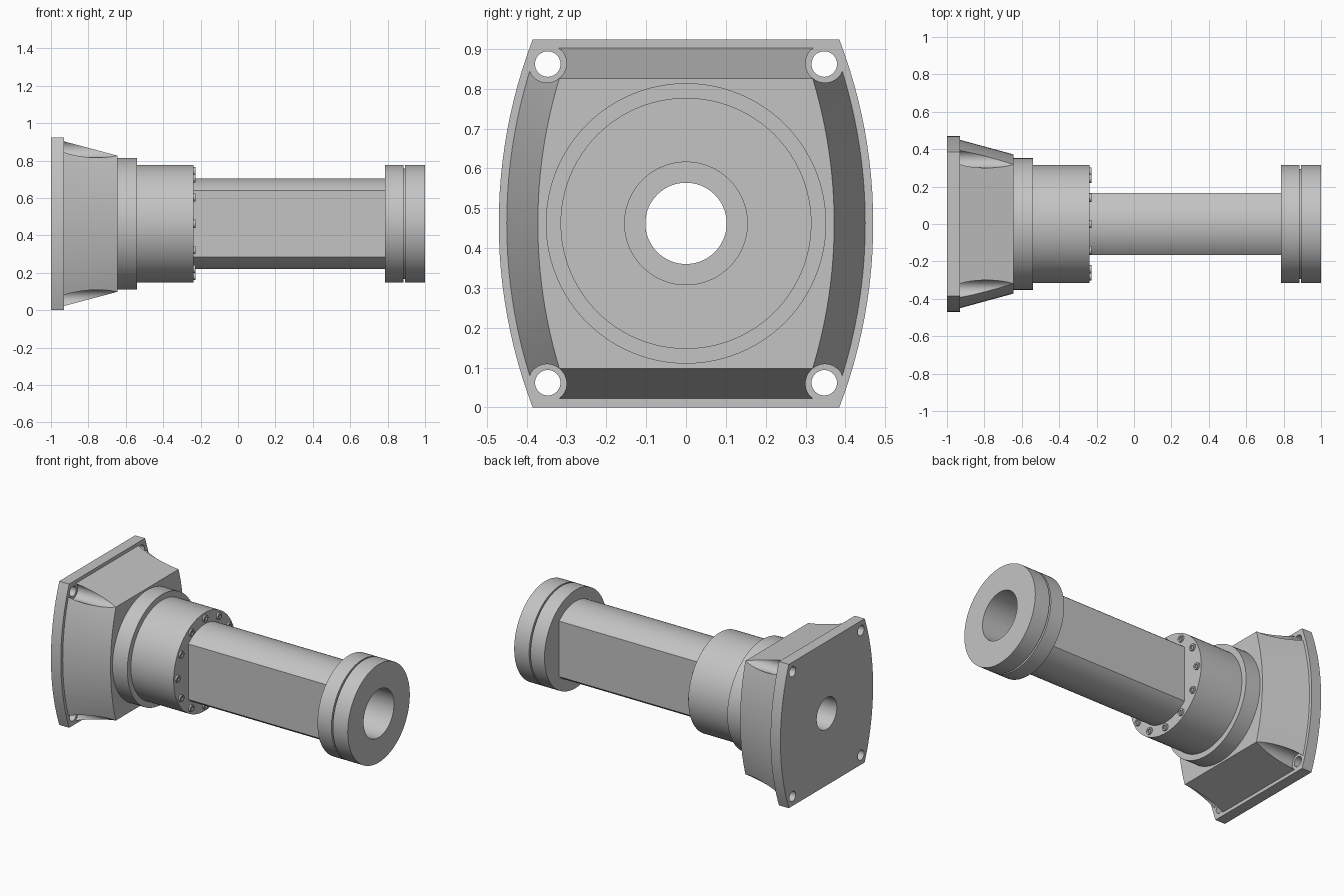
import bpy, bmesh, math
from mathutils import Vector

AXIS_Z = 0.462
BORE, NARROW = 0.154, 0.102

if "Cube" in bpy.data.objects:
    bpy.data.objects.remove(bpy.data.objects["Cube"], do_unlink=True)

steel = bpy.data.materials.new("machined grey")
steel.use_nodes = True
grey = (0.55, 0.55, 0.55, 1)
steel.diffuse_color = grey
steel.node_tree.nodes["Principled BSDF"].inputs["Base Color"].default_value = grey


def finish(name, bm):
    bmesh.ops.recalc_face_normals(bm, faces=bm.faces)
    mesh = bpy.data.meshes.new(name)
    bm.to_mesh(mesh)
    bm.free()
    mesh.materials.append(steel)
    obj = bpy.data.objects.new(name, mesh)
    obj.location.z = AXIS_Z
    bpy.context.collection.objects.link(obj)
    return obj


def loft(name, sections):
    """Join (x, outline) sections along the axis and cap both ends."""
    bm = bmesh.new()
    rings = [[bm.verts.new((x, y, z)) for y, z in pts] for x, pts in sections]
    for a, b in zip(rings, rings[1:]):
        for i in range(len(a)):
            j = (i + 1) % len(a)
            bm.faces.new((a[i], a[j], b[j], b[i]))
    bm.faces.new(rings[0])
    bm.faces.new(rings[-1])
    return finish(name, bm)


def lathe(name, profile, sides=96):
    """Revolve a closed (x, radius) profile around the axis."""
    bm = bmesh.new()
    rings = []
    for k in range(sides):
        a = math.tau * k / sides
        rings.append([bm.verts.new((x, r * math.cos(a), r * math.sin(a))) for x, r in profile])
    n = len(profile)
    for k in range(sides):
        a, b = rings[k], rings[(k + 1) % sides]
        for i in range(n):
            j = (i + 1) % n
            bm.faces.new((a[i], a[j], b[j], b[i]))
    return finish(name, bm)


def circle(r, y=0, z=0, sides=96):
    return [(y + r * math.cos(math.tau * k / sides), z + r * math.sin(math.tau * k / sides))
            for k in range(sides)]


def barrel(mid, edge, half_height, steps=24):
    """Flat top and bottom with bowed sides."""
    rise = (mid - edge) / 2 + half_height ** 2 / (2 * (mid - edge))
    limit = math.asin(half_height / rise)
    angles = [limit * (2 * k / steps - 1) for k in range(steps + 1)]
    side = [(mid - rise * (1 - math.cos(a)), rise * math.sin(a)) for a in angles]
    return side + [(-y, -z) for y, z in side]


def cut(obj, cutters):
    bpy.context.view_layer.objects.active = obj
    for c in cutters:
        mod = obj.modifiers.new("cut", "BOOLEAN")
        mod.operation, mod.solver, mod.object = "DIFFERENCE", "EXACT", c
        bpy.ops.object.modifier_apply(modifier=mod.name)
        bpy.data.objects.remove(c, do_unlink=True)
    return obj


corners = [(sy * 0.347, sz * 0.4) for sy in (-1, 1) for sz in (-1, 1)]

# Square mounting plate with bowed sides and four bolt holes
plate = loft("mounting_plate", [(x, barrel(0.47, 0.385, 0.4615)) for x in (-1, -0.93)])
holes = [loft("hole_cutter", [(x, circle(0.032, y, z, 40)) for x in (-1.1, -0.8)])
         for y, z in corners]
bore = loft("bore_cutter", [(x, circle(NARROW)) for x in (-1.1, -0.8)])
parts = [cut(plate, holes + [bore])]

# Tapered housing with bolt pockets in its corners
housing = loft("tapered_housing", [(-0.93, barrel(0.45, 0.373, 0.44)),
                                   (-0.645, barrel(0.372, 0.318, 0.364))])
pockets = [loft("pocket_cutter", [(-0.95, circle(0.049, y, z, 48)),
                                  (-0.6, circle(0.045, y, z, 48))]) for y, z in corners]
bore = loft("bore_cutter", [(x, circle(NARROW)) for x in (-1.1, -0.5)])
parts.append(cut(housing, pockets + [bore]))

# Stepped round body
parts.append(lathe("round_body", [(-0.645, BORE), (-0.645, 0.352), (-0.54, 0.352),
                                  (-0.54, 0.315), (-0.237, 0.315), (-0.237, BORE)]))

# Hollow shaft with two flat sides
R, FLAT = 0.243, 0.165
limit = math.acos(FLAT / R)
arc = [limit + (math.pi - 2 * limit) * k / 32 for k in range(33)]
outline = [(R * math.cos(a + t), R * math.sin(a + t)) for t in (0, math.pi) for a in arc]
shaft = loft("flatted_shaft", [(-0.237, outline), (0.785, outline)])
bore = loft("bore_cutter", [(x, circle(BORE)) for x in (-0.4, 0.9)])
parts.append(cut(shaft, [bore]))

# Grooved end flange
parts.append(lathe("end_flange", [(0.785, BORE), (0.785, 0.315), (0.884, 0.315), (0.884, 0.295),
                                  (0.894, 0.295), (0.894, 0.315), (1, 0.315), (1, BORE)]))

# Ring of socket-head bolts on the body's face
for k in range(12):
    a = math.tau * k / 12
    bolt = lathe(f"ring_bolt_{k + 1}", [(-0.24, 0), (-0.24, 0.022), (-0.226, 0.022),
                                        (-0.226, 0.012), (-0.234, 0.012), (-0.234, 0)], 24)
    bm = bmesh.new()
    bm.from_mesh(bolt.data)
    bmesh.ops.remove_doubles(bm, verts=bm.verts, dist=0.0001)
    bm.to_mesh(bolt.data)
    bm.free()
    bolt.location += Vector((0, 0.28 * math.cos(a), 0.28 * math.sin(a)))
    parts.append(bolt)

# Smooth the curved surfaces, keep machined edges crisp
bpy.ops.object.select_all(action="DESELECT")
for p in parts:
    p.select_set(True)
bpy.context.view_layer.objects.active = parts[0]
bpy.ops.object.shade_smooth_by_angle(angle=math.radians(30))
